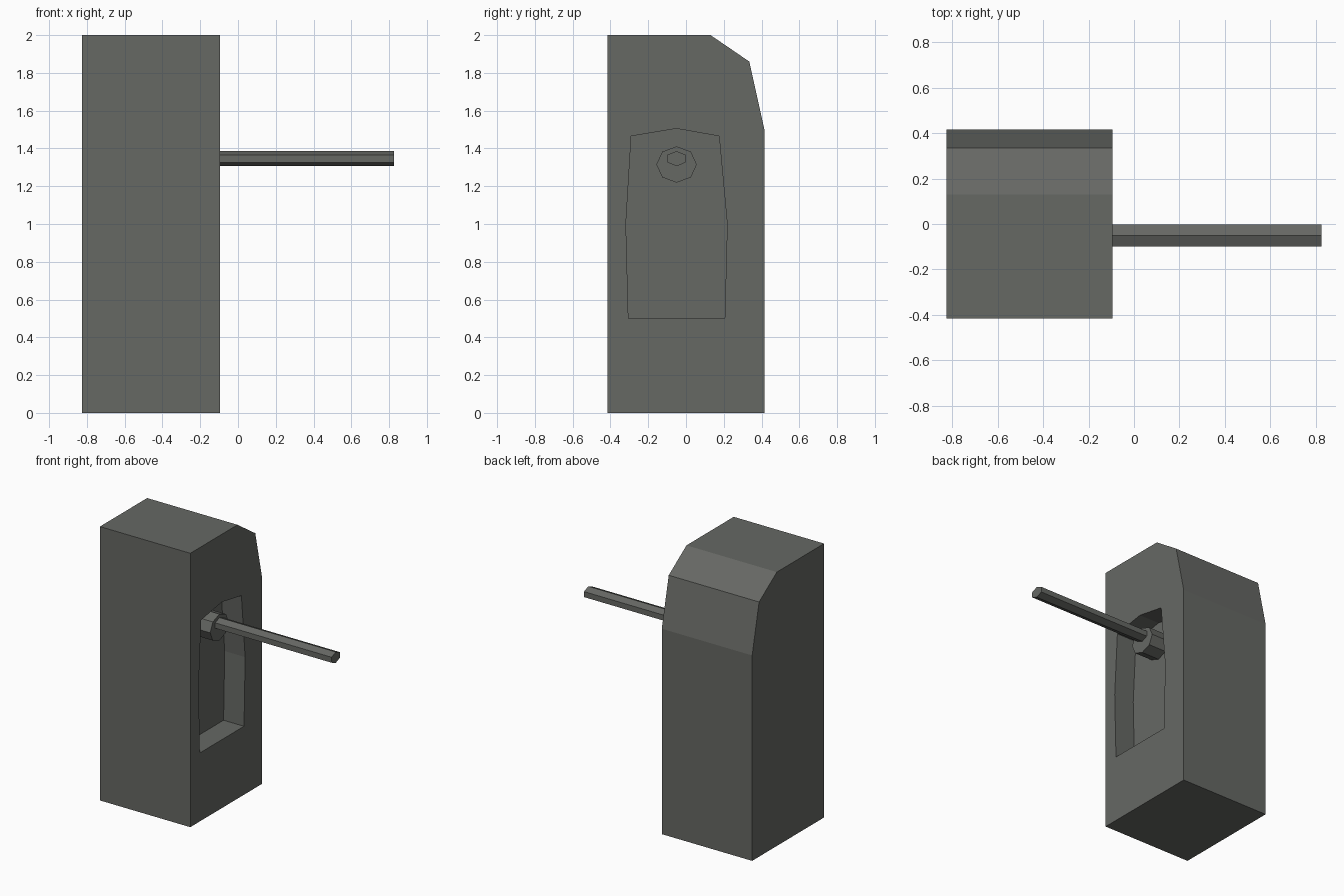
import bpy
import bmesh
import math

if "Cube" in bpy.data.objects:
    bpy.data.objects.remove(bpy.data.objects["Cube"])

grey = bpy.data.materials.new("dark grey metal")
grey.diffuse_color = (0.133, 0.138, 0.127, 1)
grey.use_nodes = True
grey.node_tree.nodes["Principled BSDF"].inputs["Base Color"].default_value = grey.diffuse_color


def prism(name, profile, x0, x1):
    """Extrude a y-z profile along x."""
    bm = bmesh.new()
    face = bm.faces.new([bm.verts.new((x0, y, z)) for y, z in profile])
    ext = bmesh.ops.extrude_face_region(bm, geom=[face])
    for v in ext["geom"]:
        if isinstance(v, bmesh.types.BMVert):
            v.co.x = x1
    bmesh.ops.recalc_face_normals(bm, faces=bm.faces)
    mesh = bpy.data.meshes.new(name)
    bm.to_mesh(mesh)
    bm.free()
    mesh.materials.append(grey)
    obj = bpy.data.objects.new(name, mesh)
    bpy.context.collection.objects.link(obj)
    return obj


def ring(n, y, z, ry, rz):
    """Oval polygon with a corner at the top."""
    return [(y + ry * math.sin(2 * math.pi * i / n),
             z + rz * math.cos(2 * math.pi * i / n)) for i in range(n)]


# Cabinet with a chamfered back top
cabinet = prism("cabinet", [(-0.415, 0), (0.415, 0), (0.415, 1.5), (0.335, 1.86),
                            (0.13, 2), (-0.415, 2)], -0.825, -0.095)

# Recess cut in the right side
cutter = prism("recess_cutter", [(-0.305, 0.5), (0.205, 0.5), (0.218, 1.0), (0.175, 1.465),
                                 (-0.05, 1.505), (-0.29, 1.465), (-0.318, 1.0)], -0.26, 0.1)
cutter.hide_render = True
cutter.hide_set(True)
cut = cabinet.modifiers.new("recess", 'BOOLEAN')
cut.operation = 'DIFFERENCE'
cut.solver = 'EXACT'
cut.object = cutter

# Hub inside the recess and the barrier arm
prism("hub", ring(8, -0.05, 1.315, 0.107, 0.096), -0.265, -0.115)
prism("barrier_arm", ring(6, -0.05, 1.346, 0.056, 0.04), -0.2, 0.825)
